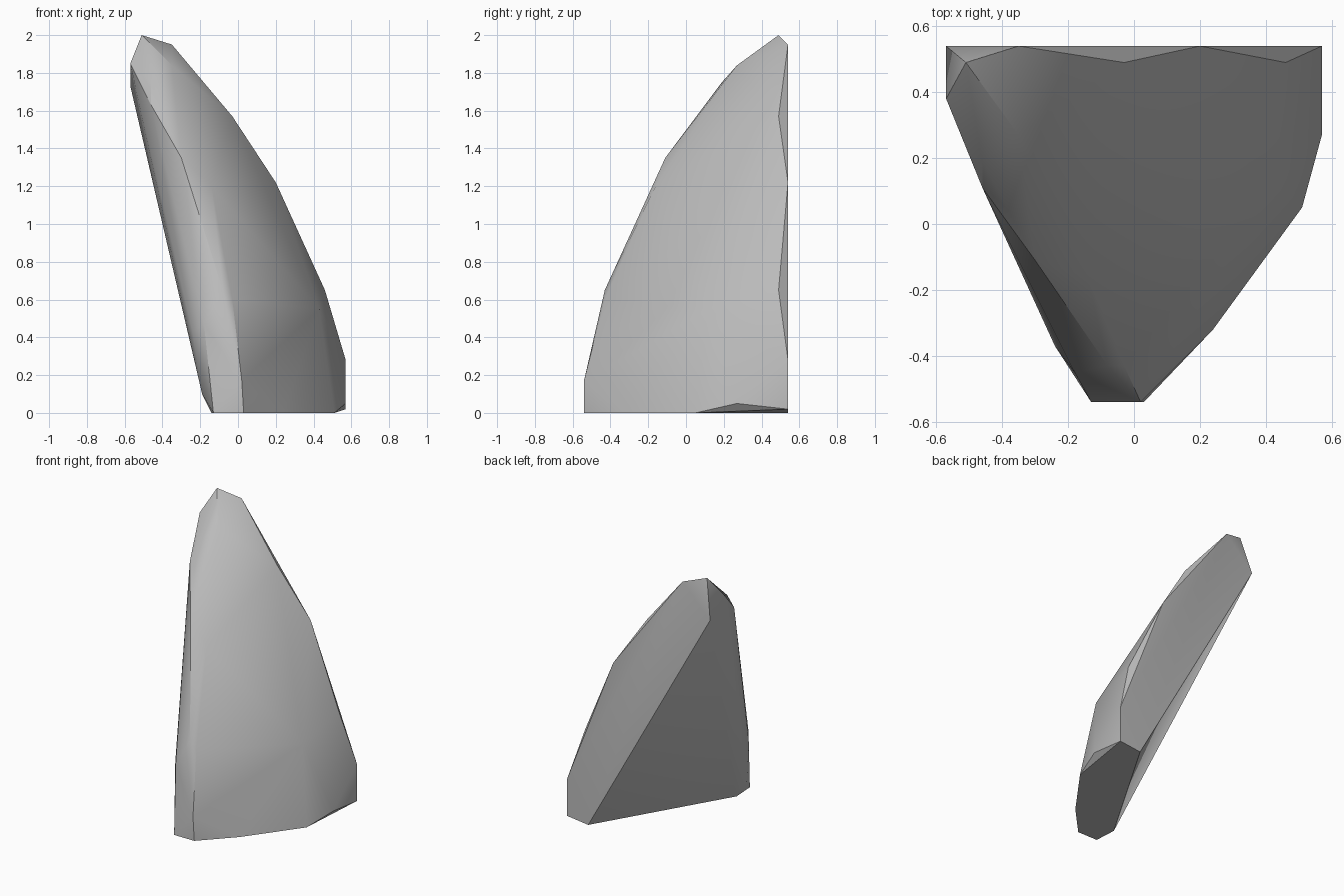
import bpy, bmesh, math

cube = bpy.data.objects.get("Cube")
if cube:
    bpy.data.objects.remove(cube, do_unlink=True)

# Stone colour
stone = bpy.data.materials.new("grey_stone")
stone.use_nodes = True
grey = (0.5, 0.5, 0.5, 1)
stone.diffuse_color = grey
stone.node_tree.nodes["Principled BSDF"].inputs["Base Color"].default_value = grey

# Corner points of the chipped slab, grouped by side
base = [(-.13, -.54, 0), (.03, -.54, 0), (.24, -.32, 0), (.51, .05, 0),
        (.40, .54, 0), (-.14, -.375, 0)]
back = [(.57, .54, .02), (.57, .54, .28), (.2, .54, 1.22), (-.35, .54, 1.95), (-.57, .54, 1.73)]
outer_edge = [(.57, .27, .05), (.46, .49, .65), (-.03, .49, 1.57), (.43, .12, .55)]
tip = [(-.51, .49, 2), (-.57, .38, 1.85), (-.35, .27, 1.84)]
front_ridge = [(.02, -.54, .17), (-.03, -.43, .6), (-.08, -.43, .65),
               (-.14, -.16, 1.2), (-.30, -.11, 1.35)]
inner_edge = [(-.19, -.42, .1), (-.18, -.45, .47), (-.24, -.37, .43),
              (-.46, .11, 1.63), (-.46, .19, 1.75)]

# Wrap the points into one closed shard
bm = bmesh.new()
for p in base + back + outer_edge + tip + front_ridge + inner_edge:
    bm.verts.new(p)
hull = bmesh.ops.convex_hull(bm, input=bm.verts)
loose = {g for g in hull["geom_interior"] + hull["geom_unused"]
         if isinstance(g, bmesh.types.BMVert)}
bmesh.ops.delete(bm, geom=list(loose), context='VERTS')
bmesh.ops.dissolve_limit(bm, angle_limit=math.radians(1), verts=bm.verts, edges=bm.edges)
bmesh.ops.recalc_face_normals(bm, faces=bm.faces)

mesh = bpy.data.meshes.new("rock_shard")
bm.to_mesh(mesh)
bm.free()
mesh.materials.append(stone)
shard = bpy.data.objects.new("rock_shard", mesh)
bpy.context.collection.objects.link(shard)

# Soft shading across shallow facets, crisp main edges
bpy.ops.object.select_all(action='DESELECT')
shard.select_set(True)
bpy.context.view_layer.objects.active = shard
bpy.ops.object.shade_smooth_by_angle(angle=math.radians(30))
